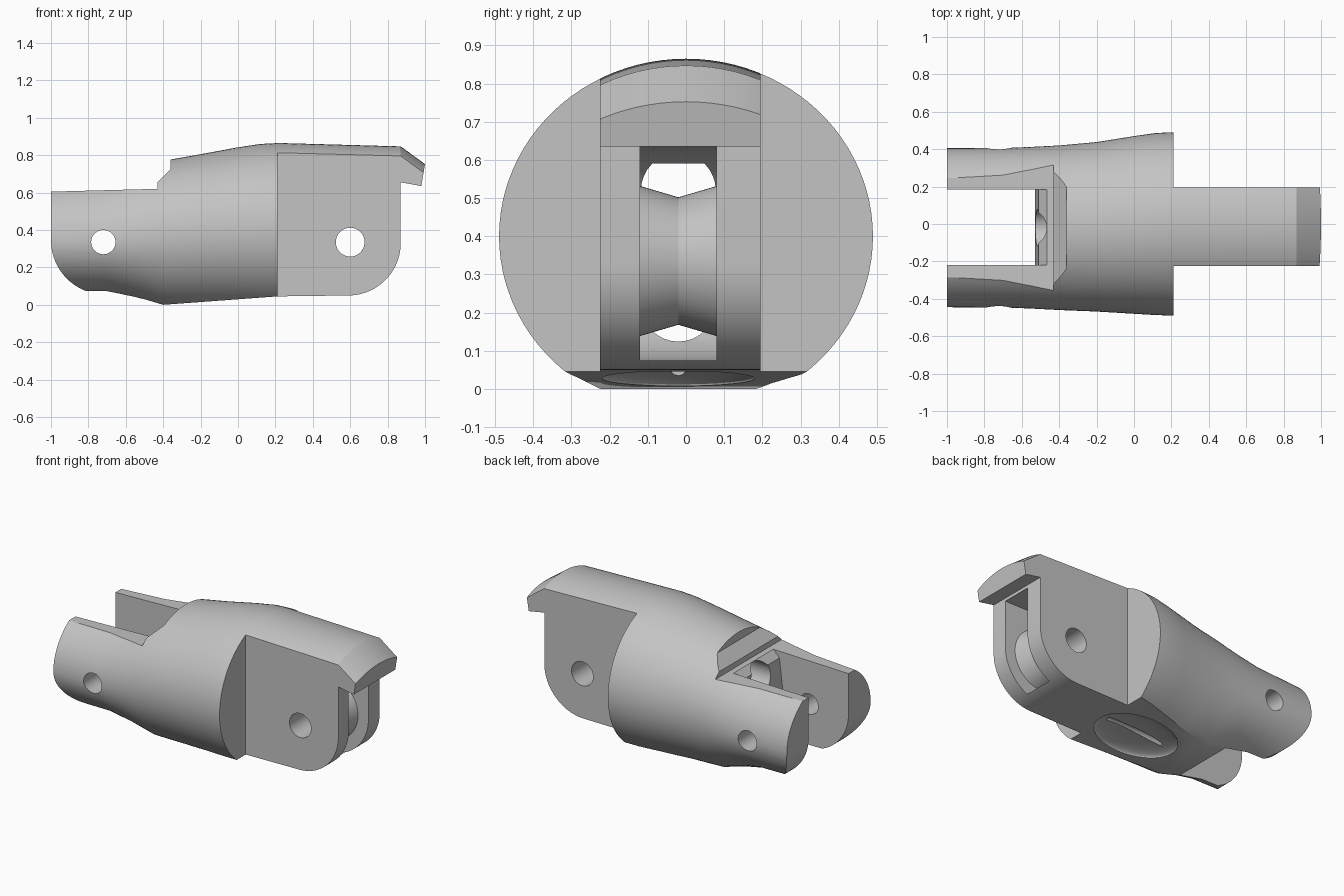
import bpy, bmesh, math
from mathutils import Matrix

cube = bpy.data.objects.get("Cube")
if cube:
    bpy.data.objects.remove(cube)

grey = bpy.data.materials.new("plain_grey")
grey.use_nodes = True
grey.diffuse_color = (0.55, 0.55, 0.55, 1)
grey.node_tree.nodes["Principled BSDF"].inputs["Base Color"].default_value = grey.diffuse_color

MID = -0.02                 # middle of the slots across y
TONGUE_PIN = (0.6, 0.335)   # pin centres in x, z
ARM_PIN = (-0.72, 0.335)


def to_object(name, bm):
    bmesh.ops.recalc_face_normals(bm, faces=bm.faces)
    mesh = bpy.data.meshes.new(name)
    bm.to_mesh(mesh)
    bm.free()
    mesh.materials.append(grey)
    obj = bpy.data.objects.new(name, mesh)
    bpy.context.collection.objects.link(obj)
    return obj


def skin(name, rings, closed=False):
    """Bridge equal rings of points; cap the ends unless the rings form a loop."""
    bm = bmesh.new()
    loops = [[bm.verts.new(p) for p in ring] for ring in rings]
    n = len(loops[0])
    pairs = list(zip(loops, loops[1:]))
    if closed:
        pairs.append((loops[-1], loops[0]))
    else:
        bm.faces.new(loops[0])
        bm.faces.new(loops[-1])
    for a, b in pairs:
        for i in range(n):
            j = (i + 1) % n
            bm.faces.new((a[i], a[j], b[j], b[i]))
    return to_object(name, bm)


def prism(name, outline, y0, y1):
    return skin(name, [[(x, y, z) for x, z in outline] for y in (y0, y1)])


def arc(cx, cz, r, start, end, steps=20):
    angles = [math.radians(start + (end - start) * i / steps) for i in range(steps + 1)]
    return [(cx + r * math.cos(a), cz + r * math.sin(a)) for a in angles]


def box(name, x0, x1, y0, y1, z0, z1):
    return prism(name, [(x0, z0), (x1, z0), (x1, z1), (x0, z1)], y0, y1)


def rod_x(name, x0, x1, y, z, r):
    return skin(name, [[(x, a, b) for a, b in arc(y, z, r, 0, 360, 32)[:-1]] for x in (x0, x1)])


def pin(name, centre, r):
    return prism(name, arc(*centre, r, 0, 360, 40)[:-1], -1, 1)


def boolean(obj, cutter, operation="DIFFERENCE"):
    cutter.hide_render = True
    mod = obj.modifiers.new("cut", "BOOLEAN")
    mod.operation = operation
    mod.solver = "EXACT"
    mod.object = cutter
    bpy.context.view_layer.objects.active = obj
    bpy.ops.object.modifier_apply(modifier=mod.name)
    bpy.data.objects.remove(cutter)


# Rounded shell: x, centre y, half width, centre z, height above, depth below
sections = [
    (-1.0, -0.02, 0.425, 0.335, 0.345, 0.295),
    (-0.7, -0.02, 0.426, 0.335, 0.370, 0.297),
    (-0.55, -0.02, 0.432, 0.348, 0.387, 0.345),
    (-0.4, -0.02, 0.440, 0.365, 0.405, 0.412),
    (-0.2, -0.015, 0.453, 0.380, 0.425, 0.430),
    (0.0, -0.005, 0.475, 0.390, 0.452, 0.445),
    (0.12, 0.0, 0.487, 0.398, 0.462, 0.460),
    (0.22, 0.0, 0.490, 0.400, 0.465, 0.465),
    (0.87, 0.0, 0.490, 0.390, 0.457, 0.460),
    (1.0, 0.0, 0.490, 0.295, 0.457, 0.460),
]
rings = []
for x, cy, w, cz, up, down in sections:
    ring = []
    for i in range(96):
        a = math.tau * i / 96
        s = math.sin(a)
        ring.append((x, cy + w * math.cos(a), cz + s * (up if s > 0 else down)))
    rings.append(ring)
body = skin("knuckle_body", rings)

# Side outline: arms, hood, hooked tip, rounded tongue and flat underside
outline = [(-1.0, 0.605), (-0.43, 0.62), (-0.43, 0.655), (-0.36, 0.725), (-0.36, 1.1),
           (1.1, 1.1), (1.0, 0.755), (0.98, 0.635), (0.87, 0.655)]
outline += arc(0.59, 0.33, 0.28, 0, -90)
outline += [(0.21, 0.045), (-0.4, 0.0), (-0.5, 0.03), (-0.6, 0.05)]
outline += arc(-0.71, 0.345, 0.29, 270, 180)
boolean(body, prism("outline_cutter", outline, -0.8, 0.8), "INTERSECT")

# Narrow the tongue on both sides
boolean(body, box("side_cutter", 0.212, 1.3, 0.195, 0.9, -0.3, 1.3))
boolean(body, box("side_cutter", 0.212, 1.3, -0.9, -0.225, -0.3, 1.3))

# Open gap between the two arms
gap = [(-1.2, -0.2), (-0.53, -0.2), (-0.53, 0.4), (-0.51, 0.575), (-0.43, 0.655), (-1.2, 0.655)]
boolean(body, prism("gap_cutter", gap, -0.22, 0.185))

# Pulley slot in the tongue
slot = [(1.2, 0.635)] + arc(0.6, 0.355, 0.28, 90, 270) + [(1.2, 0.075)]
boolean(body, prism("slot_cutter", slot, -0.12, 0.08))

# Cord tunnels above and below
for z in (0.52, 0.222):
    boolean(body, rod_x("tunnel_cutter", -0.7, 0.45, MID, z, 0.098))

# Oval dish and groove on the underside
bm = bmesh.new()
bmesh.ops.create_uvsphere(bm, u_segments=48, v_segments=24, radius=1)
tilt = Matrix.Rotation(-math.atan2(0.045, 0.61), 4, "Y")
bm.transform(Matrix.Translation((-0.03, MID, 0.027)) @ tilt @ Matrix.Diagonal((0.27, 0.2, 0.035, 1)))
boolean(body, to_object("dish_cutter", bm))
boolean(body, rod_x("groove_cutter", -0.24, 0.18, MID, 0.055, 0.02))

# Pin holes
boolean(body, pin("arm_pin_cutter", ARM_PIN, 0.065))
boolean(body, pin("tongue_pin_cutter", TONGUE_PIN, 0.077))

# Waisted pulley ring around the tongue pin
profile = [(0.077, -0.122), (0.197, -0.122), (0.167, MID), (0.197, 0.082), (0.077, 0.082)]
rings = []
for i in range(64):
    a = math.tau * i / 64
    rings.append([(TONGUE_PIN[0] + r * math.cos(a), y, TONGUE_PIN[1] + r * math.sin(a))
                  for r, y in profile])
pulley = skin("pulley", rings, closed=True)

# Smooth the round faces, keep the cut edges crisp
for obj, angle in ((body, 28), (pulley, 20)):
    bpy.ops.object.select_all(action="DESELECT")
    obj.select_set(True)
    bpy.context.view_layer.objects.active = obj
    bpy.ops.object.shade_smooth_by_angle(angle=math.radians(angle))
